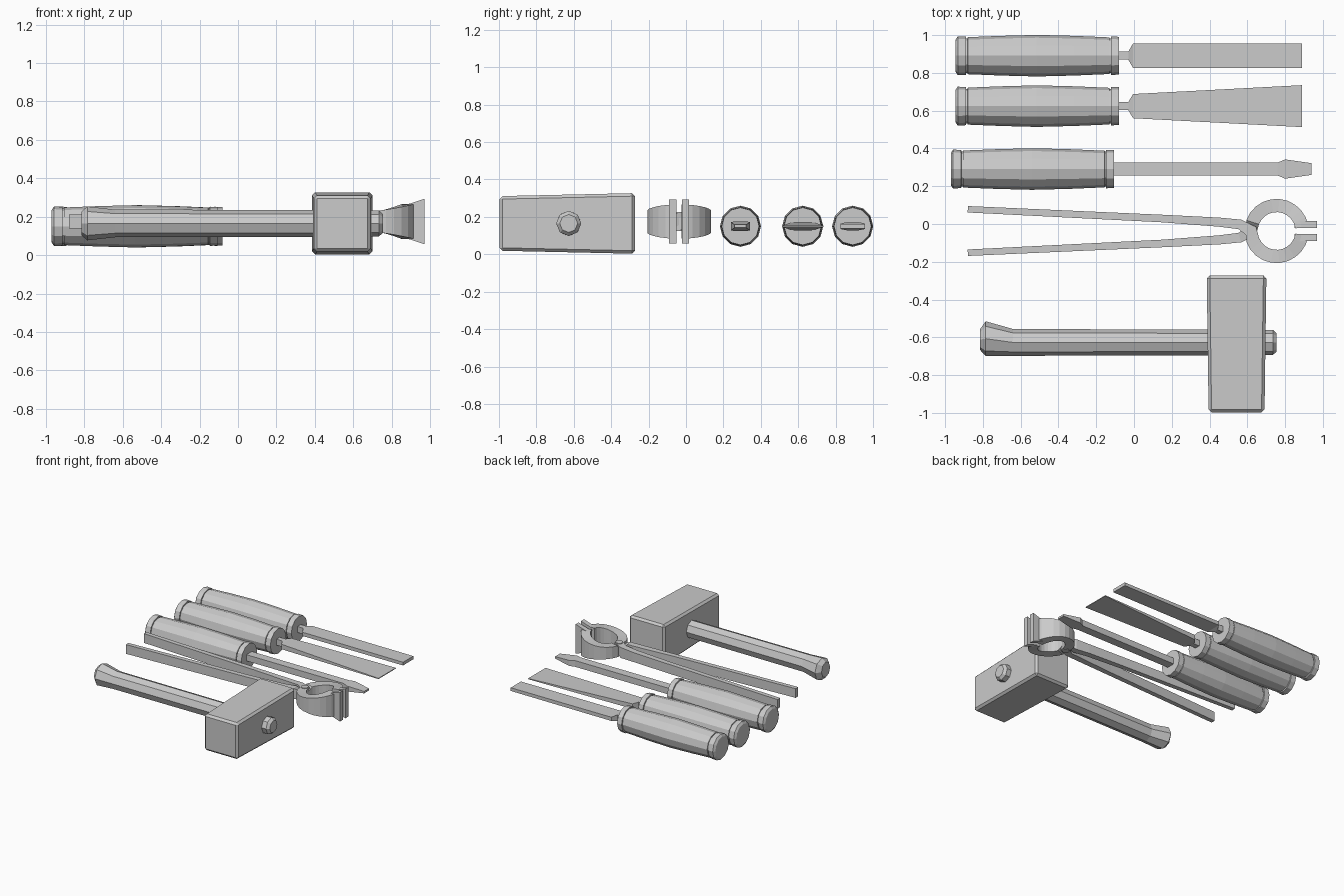
import bpy
import bmesh
from math import cos, sin, pi, radians
from mathutils import Vector

cube = bpy.data.objects.get("Cube")
if cube:
    bpy.data.objects.remove(cube, do_unlink=True)


def loft(name, rings):
    """Skin a row of equal-sized point rings and cap both ends."""
    bm = bmesh.new()
    rows = [[bm.verts.new(p) for p in ring] for ring in rings]
    n = len(rows[0])
    for a, b in zip(rows, rows[1:]):
        for i in range(n):
            j = (i + 1) % n
            bm.faces.new((a[i], a[j], b[j], b[i]))
    bm.faces.new(rows[0])
    bm.faces.new(rows[-1])
    bmesh.ops.recalc_face_normals(bm, faces=bm.faces)
    mesh = bpy.data.meshes.new(name)
    bm.to_mesh(mesh)
    bm.free()
    obj = bpy.data.objects.new(name, mesh)
    bpy.context.collection.objects.link(obj)
    return obj


def oval(x, y, z, ry, rz, n):
    """Polygon ring standing across the x axis."""
    turns = [2 * pi * i / n for i in range(n)]
    return [(x, y + ry * cos(t), z + rz * sin(t)) for t in turns]


def slab(x, y, z, w, h):
    """Rectangle ring standing across the x axis."""
    return [(x, y + a * w, z + b * h)
            for a, b in ((-1, -1), (1, -1), (1, 1), (-1, 1))]


# Three hand tools: turned grip plus a flat lofted blade
TOOL_Z = 0.15
GRIP = [(0, 0.085), (0.012, 0.103), (0.055, 0.101), (0.056, 0.092),
        (0.064, 0.092), (0.065, 0.098), (0.24, 0.105), (0.43, 0.11),
        (0.63, 0.105), (0.815, 0.097), (0.816, 0.092), (0.822, 0.092),
        (0.823, 0.102), (0.865, 0.1)]


def hand_tool(name, x, y, blade):
    loft(name + "_grip", [oval(x + d, y, TOOL_Z, r, r, 12) for d, r in GRIP])
    loft(name + "_blade", [slab(bx, y, TOOL_Z, w, h) for bx, w, h in blade])


NECK = [(-0.1, 0.021, 0.024), (-0.03, 0.021, 0.024)]
hand_tool("straight_chisel", -0.945, 0.891,
          NECK + [(-0.005, 0.065, 0.015), (0.89, 0.065, 0.013)])
hand_tool("flared_chisel", -0.945, 0.624,
          NECK + [(-0.005, 0.064, 0.02), (0.89, 0.111, 0.003)])
hand_tool("screwdriver", -0.97, 0.291,
          [(-0.13, 0.034, 0.025), (0.76, 0.034, 0.025),
           (0.8, 0.051, 0.022), (0.94, 0.031, 0.008)])

# Pincers: two mirrored halves lapping over each other at the rivet
PIN_Y, PIN_Z, PIVOT_X = -0.037, 0.175, 0.62
RING_X, RING_R, RING_W = 0.755, 0.135, 0.035


def flare(x):
    return 0.045 + 0.073 * max(0, (x - PIVOT_X) / 0.35) ** 1.7


def pincer_half(name, side):
    # Stations: x, y, half width, half height, lapped
    path = [(-0.88, 0.115, 0.017, 0.037, False),
            (0.15, 0.066, 0.02, 0.037, False),
            (0.45, 0.047, 0.024, 0.038, False),
            (0.56, 0.035, 0.026, 0.042, False),
            (PIVOT_X, 0, 0.034, 0.045, True)]
    for deg in range(200, 351, 15):
        a = radians(deg)
        x = RING_X + RING_R * cos(a)
        path.append((x, RING_R * sin(a), RING_W, flare(x), False))
    rings = []
    for i, (x, y, w, h, lapped) in enumerate(path):
        before, after = path[max(i - 1, 0)], path[min(i + 1, len(path) - 1)]
        along = Vector((after[0] - before[0], after[1] - before[1])).normalized()
        across = Vector((-along.y, along.x)) * w
        low, high = -h, h
        if lapped:
            low, high = (0, h) if side > 0 else (-h, 0)
        rings.append([(x + s * across.x, PIN_Y + side * (y + s * across.y), PIN_Z + z)
                      for s, z in ((-1, low), (1, low), (1, high), (-1, high))])
    loft(name + "_pincer_half", rings)
    loft(name + "_pincer_jaw",
         [slab(x, PIN_Y - side * 0.034, PIN_Z, 0.019, flare(x))
          for x in (0.85, 0.89, 0.93, 0.97)])


pincer_half("left", 1)
pincer_half("right", -1)

bpy.ops.mesh.primitive_cylinder_add(vertices=12, radius=0.028, depth=0.1,
                                    location=(PIVOT_X, PIN_Y, PIN_Z))
bpy.context.object.name = "pincer_rivet"

# Mallet: tapered bevelled head on an octagonal handle with a hooked butt
HEAD_X, MALLET_Y, MALLET_Z = 0.543, -0.627, 0.165


def head_ring(y, w, h):
    return [(HEAD_X + a * w, y, MALLET_Z + b * h)
            for a, b in ((-1, -1), (1, -1), (1, 1), (-1, 1))]


head = loft("mallet_head", [head_ring(-0.997, 0.148, 0.146),
                            head_ring(-0.272, 0.158, 0.162)])
bevel = head.modifiers.new("soft_edges", 'BEVEL')
bevel.width = 0.016
bevel.segments = 1

# Stations: x, sideways shift, y radius, z radius
SHAFT = [(-0.815, 0.015, 0.055, 0.062), (-0.785, 0.02, 0.092, 0.088),
         (-0.64, 0, 0.071, 0.072), (0.38, 0, 0.068, 0.07),
         (0.735, 0, 0.067, 0.067), (0.755, 0, 0.048, 0.048)]
loft("mallet_handle", [oval(x, MALLET_Y + s, MALLET_Z, ry, rz, 8)
                       for x, s, ry, rz in SHAFT])
